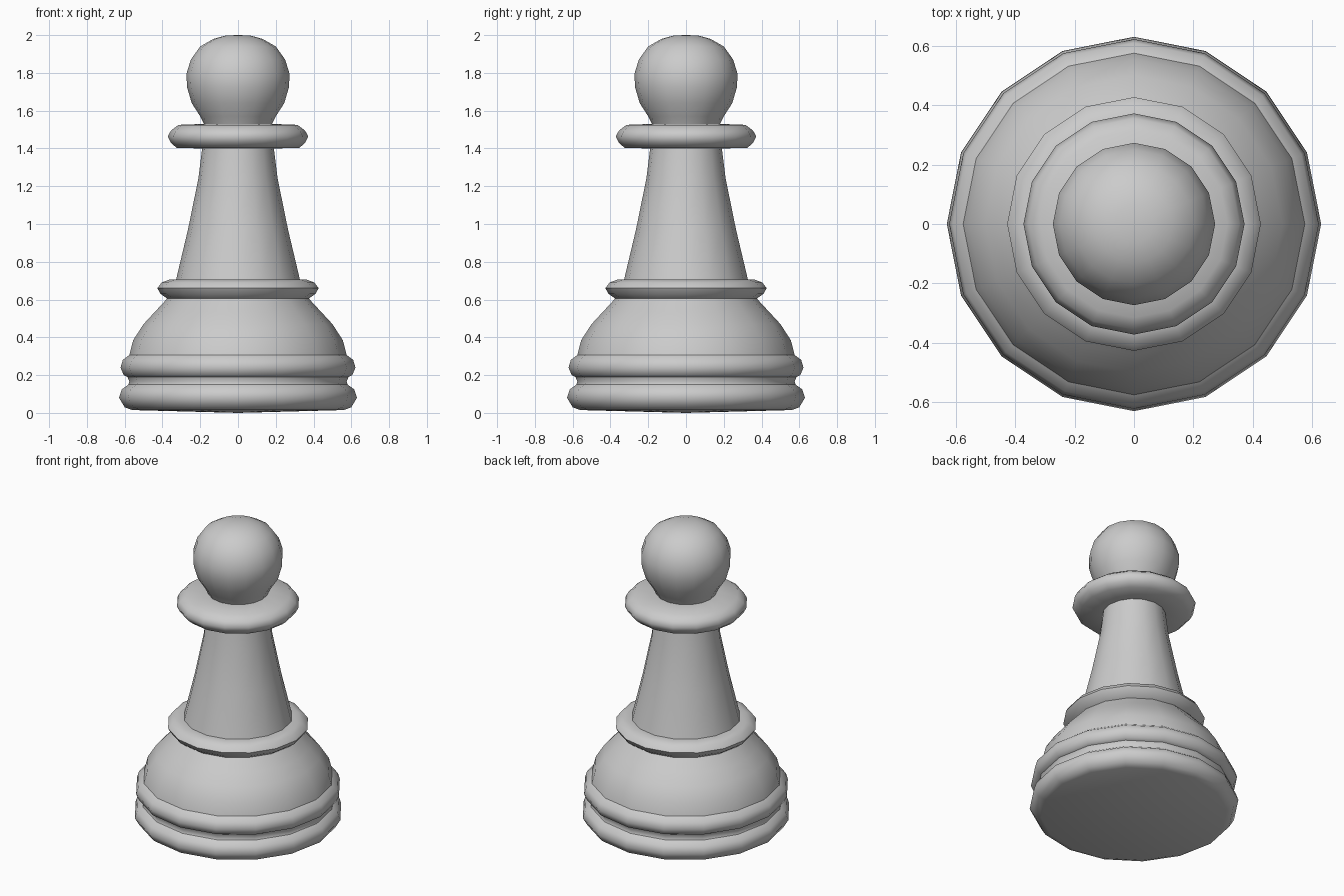
import bpy, math

if "Cube" in bpy.data.objects:
    bpy.data.objects.remove(bpy.data.objects["Cube"])

SIDES = 16


def lathe(name, profile, angle=40):
    """Revolve an (r, z) profile, listed bottom to top, round the z axis."""
    verts, rings, faces = [], [], []
    for r, z in profile:
        n = 1 if r == 0 else SIDES
        rings.append([len(verts) + i for i in range(n)])
        for i in range(n):
            a = 2 * math.pi * i / SIDES
            verts.append((r * math.cos(a), r * math.sin(a), z))
    for lo, hi in zip(rings, rings[1:]):
        for i in range(SIDES):
            j = (i + 1) % SIDES
            if len(lo) == 1:
                faces.append((lo[0], hi[j], hi[i]))
            elif len(hi) == 1:
                faces.append((lo[i], lo[j], hi[0]))
            else:
                faces.append((lo[i], lo[j], hi[j], hi[i]))
    mesh = bpy.data.meshes.new(name)
    mesh.from_pydata(verts, [], faces)
    obj = bpy.data.objects.new(name, mesh)
    bpy.context.collection.objects.link(obj)
    bpy.ops.object.select_all(action='DESELECT')
    obj.select_set(True)
    bpy.context.view_layer.objects.active = obj
    bpy.ops.object.shade_smooth_by_angle(angle=math.radians(angle))
    return obj


# Foot: slightly domed underside and lower rounded ring
lathe("foot_ring", [(0, 0), (0.56, 0.015), (0.60, 0.03), (0.63, 0.08),
                    (0.615, 0.125), (0.58, 0.15)], 60)
# Groove and second ring
lathe("base_groove", [(0.58, 0.15), (0.575, 0.165), (0.585, 0.19)])
lathe("base_ring", [(0.585, 0.19), (0.605, 0.20), (0.622, 0.24),
                    (0.61, 0.28), (0.575, 0.307)], 60)
# Bell-shaped base
lathe("base_bell", [(0.575, 0.307), (0.555, 0.385), (0.50, 0.47),
                    (0.44, 0.535), (0.375, 0.605)])
# Lower collar
lathe("lower_collar", [(0.375, 0.605), (0.41, 0.63), (0.427, 0.66),
                       (0.405, 0.69), (0.365, 0.705), (0.328, 0.705)], 60)
# Tapered stem
lathe("stem", [(0.328, 0.705), (0.265, 0.97), (0.21, 1.24), (0.19, 1.40)])
# Upper collar
lathe("upper_collar", [(0.19, 1.40), (0.325, 1.403), (0.355, 1.43),
                       (0.372, 1.463), (0.355, 1.495), (0.315, 1.525),
                       (0.18, 1.53)], 60)
# Round head
lathe("head", [(0.18, 1.53), (0.20, 1.57), (0.245, 1.64), (0.27, 1.725),
               (0.273, 1.795), (0.25, 1.87), (0.20, 1.94),
               (0.13, 1.98), (0.065, 1.998), (0, 2.0)])
